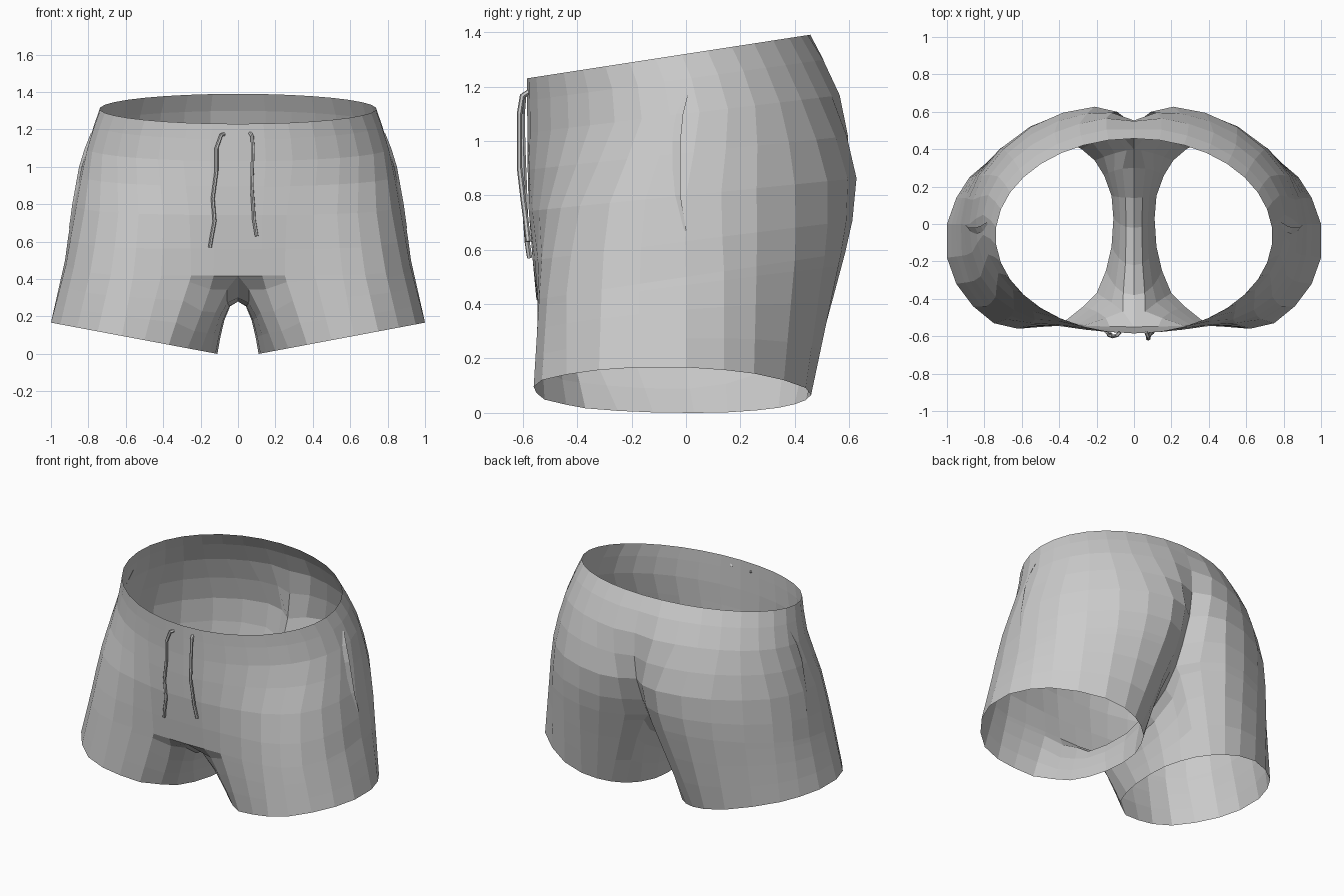
import bpy, bmesh, math
from mathutils import Vector

if "Cube" in bpy.data.objects:
    bpy.data.objects.remove(bpy.data.objects["Cube"])

N = 18  # columns from centre front round the outside to centre back


def ellipse_ring(rx, front, back, z, slope):
    cy, ry = (front + back) / 2, (back - front) / 2
    ring = []
    for i in range(N):
        a = math.pi * i / (N - 1)
        y = cy - ry * math.cos(a)
        ring.append(Vector((rx * math.sin(a) if 0 < i < N - 1 else 0, y, z + slope * y)))
    return ring


def tilted(points, z, sy=0.0, sx=0.0):
    return [Vector((x, y, z + sy * y + sx * x)) for x, y in points]


def new_object(name, bm):
    mesh = bpy.data.meshes.new(name)
    bm.to_mesh(mesh)
    bm.free()
    ob = bpy.data.objects.new(name, mesh)
    bpy.context.collection.objects.link(ob)
    return ob


# Key cross-sections of the right half
waist = ellipse_ring(.74, -.585, .457, 1.32, .154)
upper = ellipse_ring(.81, -.583, .575, 1.1, .12)
upper[-1].y = .55
hip = tilted([(0, -.578), (.13, -.578), (.26, -.565), (.4, -.54), (.53, -.51), (.64, -.46),
              (.74, -.39), (.82, -.28), (.865, -.15), (.88, 0), (.86, .13), (.81, .26),
              (.7, .4), (.55, .52), (.38, .595), (.21, .627), (.09, .6), (0, .53)], .8, .1)
fork = tilted([(0, -.55), (.13, -.548), (.25, -.545), (.41, -.545), (.56, -.54), (.68, -.51),
               (.79, -.44), (.88, -.31), (.92, -.17), (.925, 0), (.9, .14), (.84, .26),
               (.72, .4), (.56, .51), (.4, .57), (.24, .585), (.1, .51), (0, .40)], .5, .15)
hem = tilted([(.2, -.37), (.27, -.44), (.37, -.52), (.5, -.55), (.62, -.56), (.75, -.53),
              (.86, -.44), (.95, -.32), (1, -.18), (1, 0), (.95, .14), (.88, .25),
              (.75, .36), (.6, .44), (.46, .46), (.36, .44), (.28, .4), (.21, .34),
              (.16, .26), (.12, .15), (.11, .03), (.12, -.12), (.15, -.25)], -.0207, 0, .188)
crotch = [Vector((0, y, z)) for y, z in
          [(.3, .44), (.14, .33), (-.02, .28), (-.22, .28), (-.38, .3)]]

# Torso rings, smoothly interpolated between the key sections
keys = [waist, upper, hip, fork]
rings = []
for k in range(3):
    p0, p1, p2, p3 = (keys[max(0, min(3, k + d))] for d in (-1, 0, 1, 2))
    for t in (0, .5):
        rings.append([b + .5 * t * (c - a + t * (2 * a - 5 * b + 4 * c - d + t * (3 * (b - c) + d - a)))
                      for a, b, c, d in zip(p0, p1, p2, p3)])

bm = bmesh.new()
rows = [[bm.verts.new(p) for p in r] for r in rings + [fork]]
for a, b in zip(rows, rows[1:]):
    for i in range(N - 1):
        bm.faces.new((a[i], b[i], b[i + 1], a[i + 1]))

# Leg tube: fork ring closed by the crotch curve, lofted to the hem;
# columns at the front tuck inwards under the overhang
top = fork + crotch
prev = rows[-1] + [bm.verts.new(p) for p in crotch]
M = len(top)
tuck = {0: .32, 1: .36, 2: .8}
for t in (.09, .36, .68, 1):
    row = []
    for i, (a, b) in enumerate(zip(top, hem)):
        p = a.lerp(b, t)
        e = .4 if i >= N else {0: .5, 1: .8, N - 1: .7}.get(i, 1)
        p.x = a.x + (b.x - a.x) * t ** e
        p.y = a.y + (b.y - a.y) * t ** tuck.get(i, 1)
        if i < 2:
            p.z = a.z + (b.z - a.z) * t ** .7
        row.append(bm.verts.new(p))
    for i in range(M):
        j = (i + 1) % M
        bm.faces.new((prev[i], row[i], row[j], prev[j]))
    prev = row
shorts = new_object("shorts_body", bm)
mod = shorts.modifiers.new("mirror", 'MIRROR')
mod.use_clip = True
mod.merge_threshold = .001

# Side pocket openings: thin lips lying on the outer side
bm = bmesh.new()
lip = [(.783, .01, 1.18), (.815, -.01, 1.1), (.846, -.02, 1.0), (.882, -.02, .8), (.9, 0, .67)]
prev = None
for x, y, z in lip:
    pair = [bm.verts.new((x + .004, y, z)), bm.verts.new((x - .012, y - .03, z))]
    if prev:
        bm.faces.new((prev[0], prev[1], pair[1], pair[0]))
    prev = pair
pocket = new_object("pocket_opening", bm)
pocket.modifiers.new("mirror", 'MIRROR')


# Drawstrings hanging from the waistband
def cord(name, pts, r):
    cu = bpy.data.curves.new(name, 'CURVE')
    cu.dimensions = '3D'
    cu.bevel_depth = r
    cu.bevel_resolution = 1
    cu.use_fill_caps = True
    s = cu.splines.new('POLY')
    s.use_smooth = False
    s.points.add(len(pts) - 1)
    for p, c in zip(s.points, pts):
        p.co = (*c, 1)
    bpy.context.collection.objects.link(bpy.data.objects.new(name, cu))


cord("drawstring_left", [(-.075, -.578, 1.175), (-.09, -.595, 1.17), (-.115, -.602, 1.1),
                         (-.115, -.6, .98), (-.135, -.594, .83), (-.125, -.59, .71),
                         (-.14, -.584, .63), (-.15, -.575, .57)], .01)
cord("drawstring_right", [(.065, -.578, 1.18), (.075, -.602, 1.165), (.08, -.612, 1.1),
                          (.073, -.612, .9), (.082, -.598, .78), (.085, -.59, .72),
                          (.1, -.58, .63)], .01)
